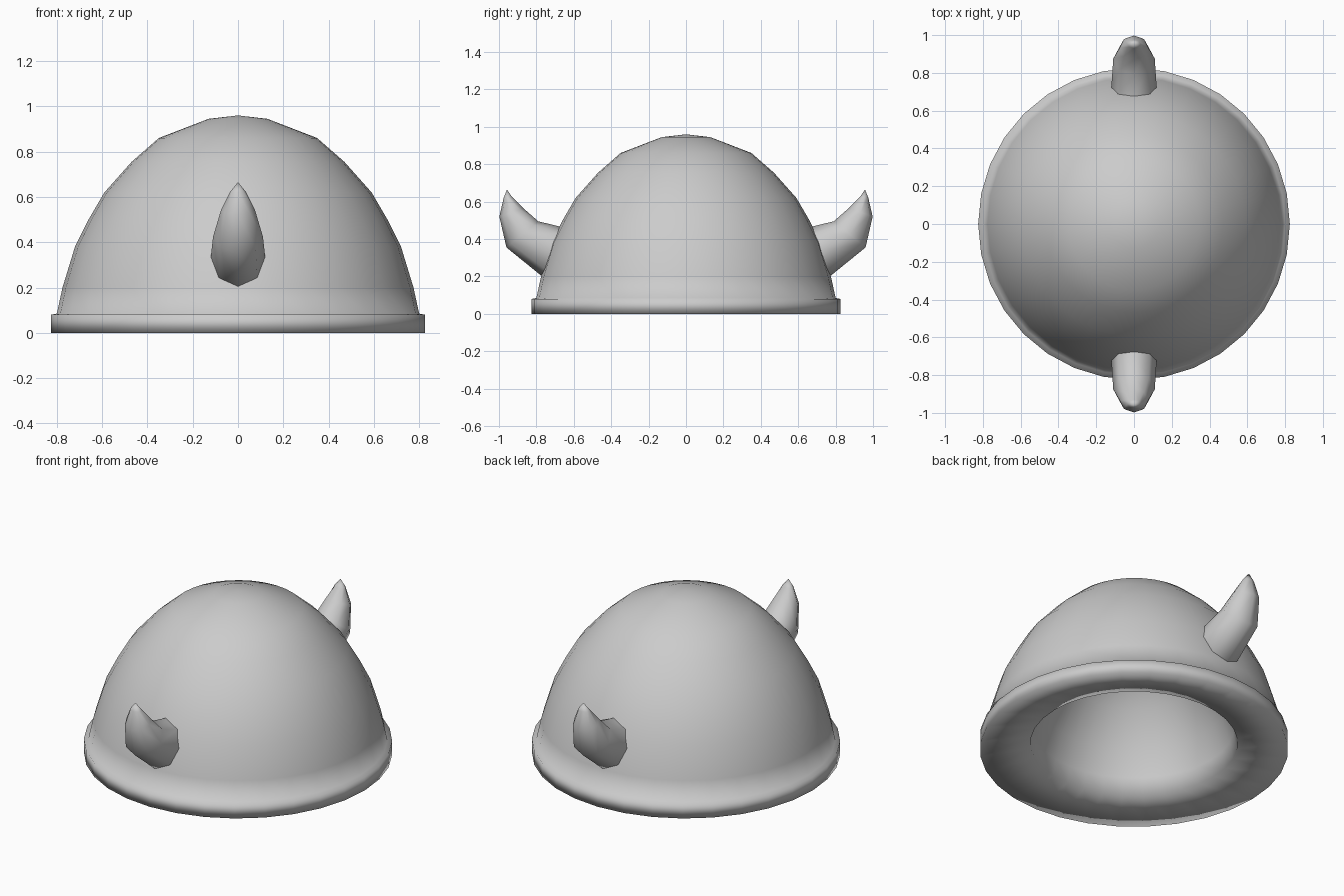
import bpy, bmesh, math
from mathutils import Vector

if "Cube" in bpy.data.objects:
    bpy.data.objects.remove(bpy.data.objects["Cube"])


def make_object(name, bm):
    bmesh.ops.recalc_face_normals(bm, faces=bm.faces[:])
    for f in bm.faces:
        f.smooth = True
    mesh = bpy.data.meshes.new(name)
    bm.to_mesh(mesh)
    bm.free()
    obj = bpy.data.objects.new(name, mesh)
    bpy.context.collection.objects.link(obj)
    return obj


def bridge(bm, a, b):
    n = len(a)
    for i in range(n):
        bm.faces.new((a[i], a[(i + 1) % n], b[(i + 1) % n], b[i]))


def cap(bm, ring, point):
    tip = bm.verts.new(point)
    for i in range(len(ring)):
        bm.faces.new((ring[i], ring[(i + 1) % len(ring)], tip))


def lathe(name, profile, top, ceiling, sides=32):
    bm = bmesh.new()
    rings = []
    for r, z in profile:
        angles = [2 * math.pi * i / sides for i in range(sides)]
        rings.append([bm.verts.new((r * math.cos(a), r * math.sin(a), z))
                      for a in angles])
    for a, b in zip(rings, rings[1:]):
        bridge(bm, a, b)
    cap(bm, rings[0], (0, 0, top))
    cap(bm, rings[-1], (0, 0, ceiling))
    return make_object(name, bm)


def horn(name, side, sides=8):
    # Each section: lower (y, z), upper (y, z), half width in x
    sections = [
        ((0.71, 0.20), (0.61, 0.45), 0.115),
        ((0.775, 0.205), (0.675, 0.467), 0.12),
        ((0.96, 0.355), (0.79, 0.495), 0.11),
        ((0.998, 0.52), (0.87, 0.565), 0.075),
        ((0.975, 0.62), (0.93, 0.625), 0.035),
    ]
    bm = bmesh.new()
    rings = []
    for low, high, width in sections:
        low, high = Vector((0, *low)), Vector((0, *high))
        mid, half = (low + high) / 2, (high - low) / 2
        ring = []
        for i in range(sides):
            a = 2 * math.pi * i / sides
            p = mid + half * math.cos(a) + Vector((width * math.sin(a), 0, 0))
            ring.append(bm.verts.new((p.x, p.y * side, p.z)))
        rings.append(ring)
    for a, b in zip(rings, rings[1:]):
        bridge(bm, a, b)
    cap(bm, rings[-1], (0, 0.957 * side, 0.665))
    bm.faces.new(rings[0])
    return make_object(name, bm)


# Helmet shell: dome, rim band, sloped underside and thick-walled hollow
lathe("helmet_shell", [
    (0.13, 0.945), (0.35, 0.86), (0.47, 0.755), (0.59, 0.62), (0.66, 0.50),
    (0.72, 0.38), (0.775, 0.20), (0.80, 0.085),
    (0.825, 0.08), (0.825, 0.0),
    (0.555, 0.04), (0.535, 0.135), (0.49, 0.28), (0.385, 0.475),
    (0.205, 0.66), (0.08, 0.70),
], top=0.96, ceiling=0.71)

# Front and back horns
horn("front_horn", -1)
horn("back_horn", 1)
